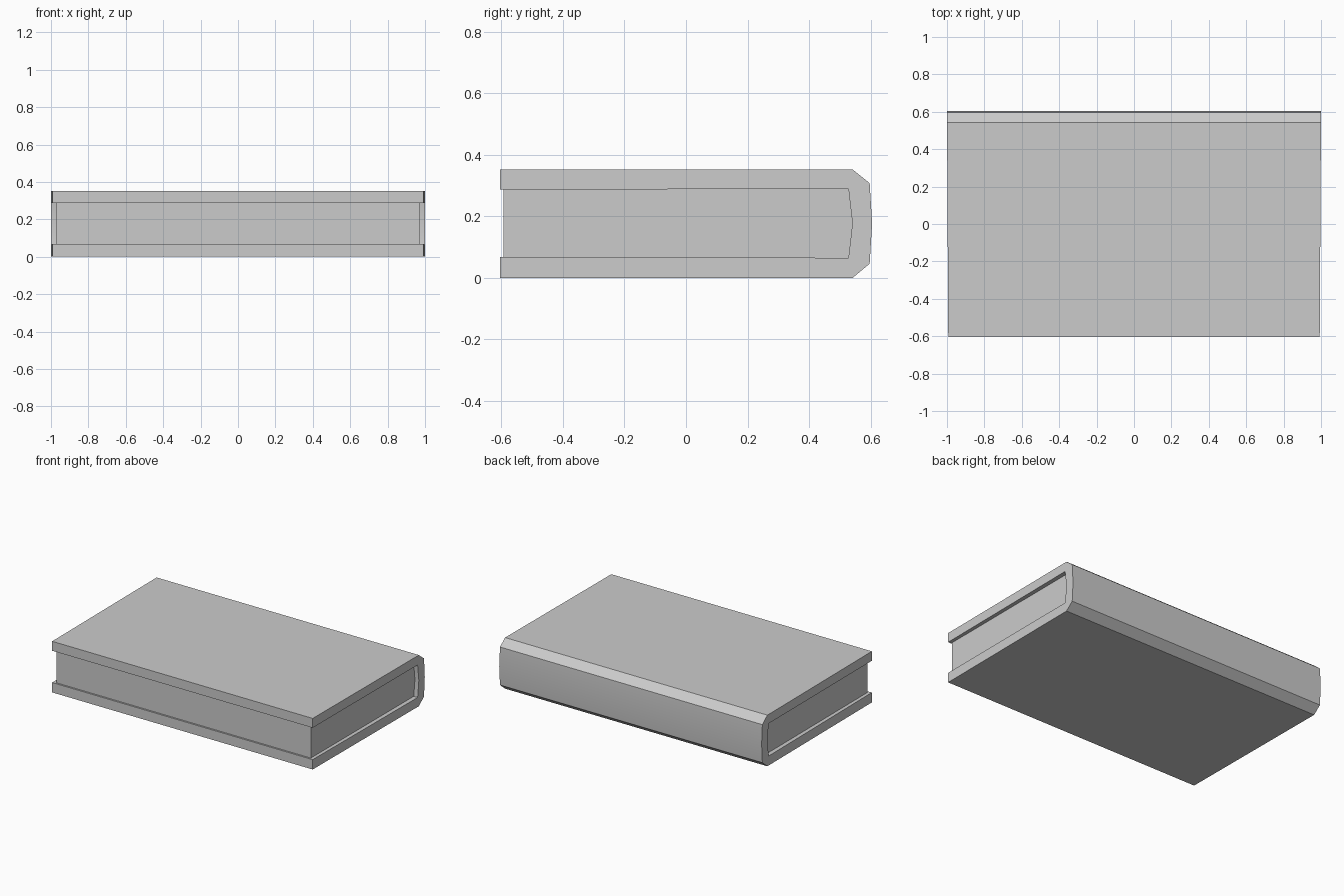
import bpy
import bmesh

cube = bpy.data.objects.get("Cube")
if cube:
    bpy.data.objects.remove(cube, do_unlink=True)

grey = bpy.data.materials.new("plain grey")
grey.use_nodes = True
colour = (0.6, 0.6, 0.6, 1)
grey.diffuse_color = colour
grey.node_tree.nodes["Principled BSDF"].inputs["Base Color"].default_value = colour


def extrude_profile(name, profile, half_width):
    """Extrude a (y, z) outline along x; half_width gives the x reach at each y."""
    bm = bmesh.new()
    left, right = ([bm.verts.new((side * half_width(y), y, z)) for y, z in profile]
                   for side in (1, -1))
    bm.faces.new(left)
    bm.faces.new(right[::-1])
    for i in range(len(profile)):
        j = (i + 1) % len(profile)
        bm.faces.new((left[i], right[i], right[j], left[j]))
    bmesh.ops.recalc_face_normals(bm, faces=bm.faces)
    mesh = bpy.data.meshes.new(name)
    bm.to_mesh(mesh)
    bm.free()
    mesh.materials.append(grey)
    obj = bpy.data.objects.new(name, mesh)
    bpy.context.collection.objects.link(obj)
    bpy.ops.object.select_all(action="DESELECT")
    obj.select_set(True)
    bpy.context.view_layer.objects.active = obj
    bpy.ops.object.shade_smooth_by_angle()
    return obj


# Cover: two boards joined by a chamfered, slightly bowed spine
outer = [(-0.605, 0), (0.542, 0), (0.597, 0.046), (0.605, 0.177),
         (0.597, 0.308), (0.542, 0.352), (-0.605, 0.352)]
inner = [(-0.605, 0.287), (0.528, 0.289), (0.541, 0.177),
         (0.528, 0.065), (-0.605, 0.068)]
extrude_profile("cover", outer + inner, lambda y: 0.9965 + 0.0058 * y)

# Page block: set back from the cover edges, meeting the spine
pages = [(-0.593, 0.066), (0.528, 0.065), (0.541, 0.177),
         (0.528, 0.289), (-0.593, 0.288)]
extrude_profile("pages", pages, lambda y: 0.97)
